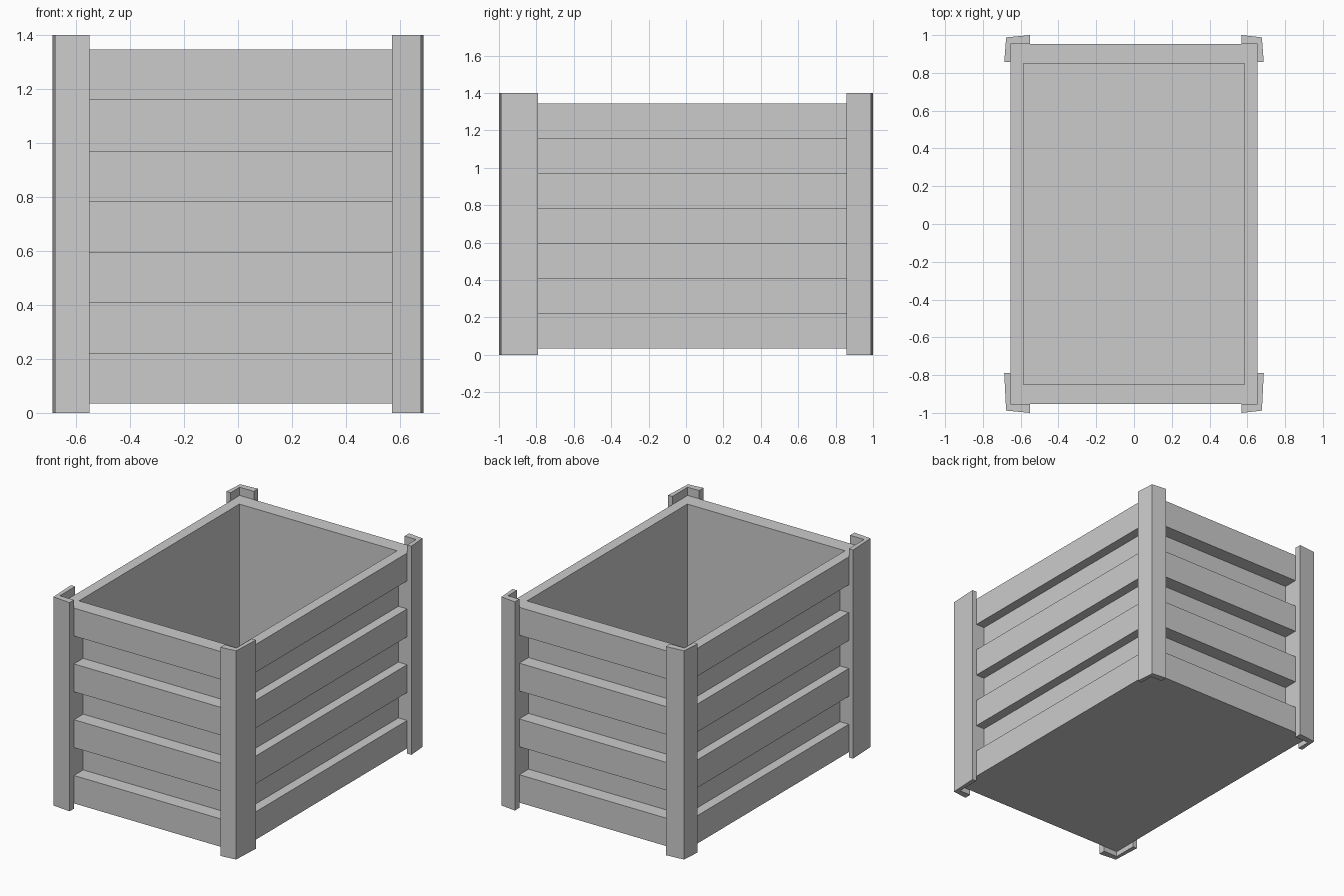
import bpy
import bmesh
from mathutils import Matrix, Vector

if "Cube" in bpy.data.objects:
    bpy.data.objects.remove(bpy.data.objects["Cube"])

HX, HY = 0.655, 0.953        # outer half size of the body
IX, IY = 0.585, 0.85         # half size of the cavity
Z0, Z1 = 0.035, 1.345        # body bottom and rim
X0, X1 = -0.55, 0.57         # recess span on front and back
Y0, Y1 = -0.79, 0.857        # recess span on the sides
STEP = (Z1 - Z0) / 7
SKIN = 0.005                 # wall left behind each recess


def new_object(name, bm):
    bmesh.ops.recalc_face_normals(bm, faces=bm.faces)
    mesh = bpy.data.meshes.new(name)
    bm.to_mesh(mesh)
    bm.free()
    obj = bpy.data.objects.new(name, mesh)
    bpy.context.collection.objects.link(obj)
    return obj


def add_box(bm, x0, x1, y0, y1, z0, z1):
    lo, hi = Vector((x0, y0, z0)), Vector((x1, y1, z1))
    mat = Matrix.Translation((lo + hi) / 2) @ Matrix.Diagonal((*(hi - lo), 1))
    bmesh.ops.create_cube(bm, size=1, matrix=mat)


# Crate body block
bm = bmesh.new()
add_box(bm, -HX, HX, -HY, HY, Z0, Z1)
body = new_object("crate_body", bm)

# Cutter: inner cavity plus three rows of grooves on all four walls
bm = bmesh.new()
add_box(bm, -IX, IX, -IY, IY, Z0 + 0.045, Z1 + 0.2)
for row in (1, 3, 5):
    a, b = Z0 + row * STEP, Z0 + (row + 1) * STEP
    add_box(bm, X0, X1, -HY - 0.1, -IY - SKIN, a, b)
    add_box(bm, X0, X1, IY + SKIN, HY + 0.1, a, b)
    add_box(bm, -HX - 0.1, -IX - SKIN, Y0, Y1, a, b)
    add_box(bm, IX + SKIN, HX + 0.1, Y0, Y1, a, b)
cutter = new_object("groove_cutter", bm)
cutter.hide_render = True

mod = body.modifiers.new("carve", "BOOLEAN")
mod.operation = "DIFFERENCE"
mod.solver = "EXACT"
mod.object = cutter
bpy.context.view_layer.objects.active = body
bpy.ops.object.modifier_apply(modifier=mod.name)
bpy.data.objects.remove(cutter)


# Angle-iron corner posts with slightly flared leg ends
def corner_post(name, sx, sy):
    ex = X1 if sx > 0 else X0
    ey = Y1 if sy > 0 else Y0
    profile = [(ex, sy * 1.0), (sx * 0.677, sy * 0.988), (sx * 0.687, ey),
               (sx * HX, ey), (sx * HX, sy * HY), (ex, sy * HY)]
    bm = bmesh.new()
    face = bm.faces.new([bm.verts.new((x, y, 0)) for x, y in profile])
    ext = bmesh.ops.extrude_face_region(bm, geom=[face])
    top = [v for v in ext["geom"] if isinstance(v, bmesh.types.BMVert)]
    bmesh.ops.translate(bm, verts=top, vec=(0, 0, 1.4))
    # keep the bottom cap closed
    if not face.is_valid:
        bmesh.ops.holes_fill(bm, edges=bm.edges)
    new_object(name, bm)


for sx, side in ((-1, "left"), (1, "right")):
    for sy, end in ((-1, "front"), (1, "back")):
        corner_post(f"{end}_{side}_post", sx, sy)
